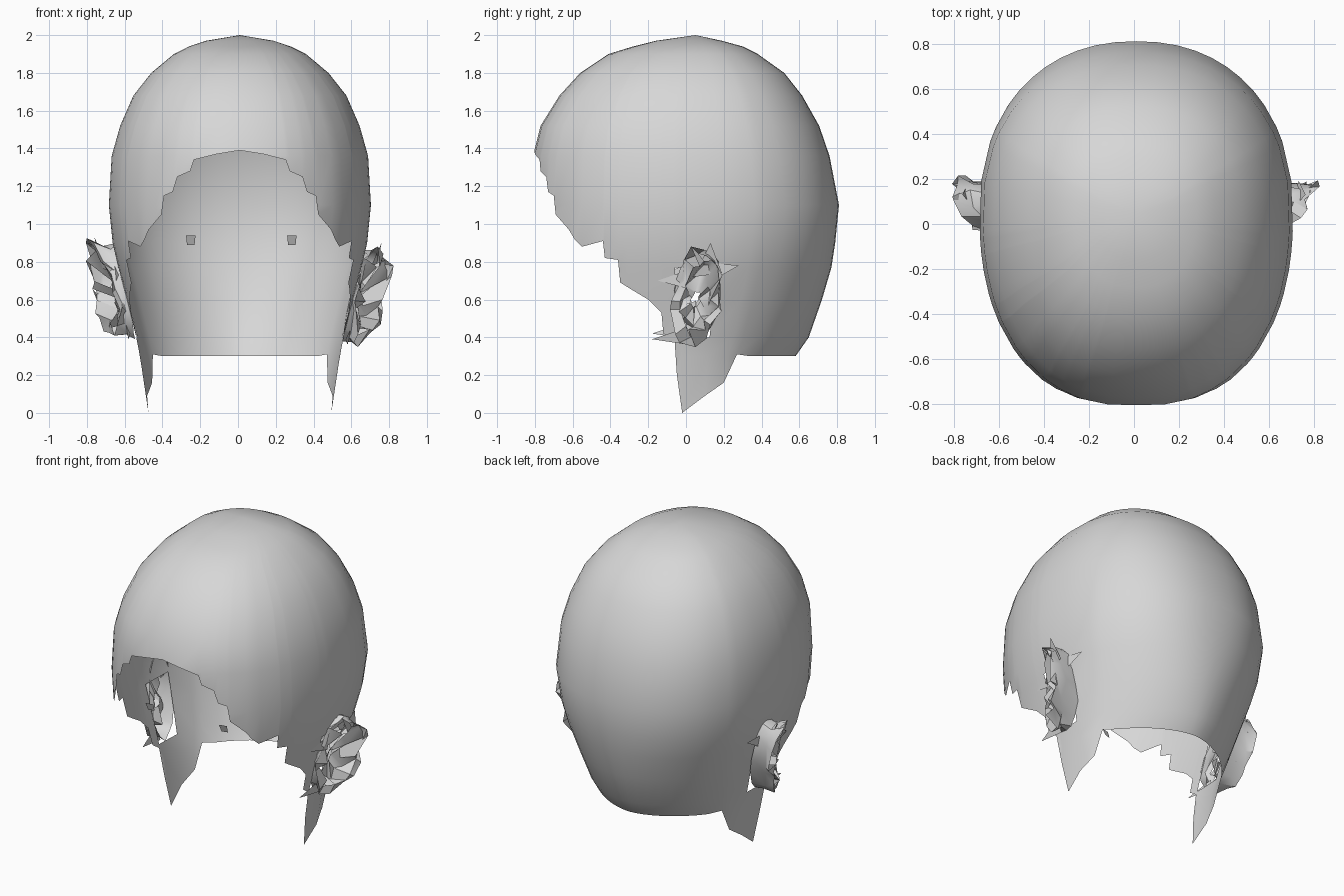
import bpy, bmesh, math, random

if "Cube" in bpy.data.objects:
    bpy.data.objects.remove(bpy.data.objects["Cube"], do_unlink=True)

random.seed(4)
grey = bpy.data.materials.new("plain grey")
grey.use_nodes = True
COLOUR = (0.68, 0.68, 0.68, 1)
grey.diffuse_color = COLOUR
grey.node_tree.nodes["Principled BSDF"].inputs["Base Color"].default_value = COLOUR

YC, XC = 0.05, 0.01  # axis of the skull
# height, half width, front reach, back reach
LEVELS = [(2.0, 0, 0, 0), (1.97, .18, .21, .14), (1.94, .27, .33, .25), (1.9, .35, .46, .33),
          (1.8, .47, .61, .47), (1.68, .565, .72, .565), (1.52, .635, .82, .655),
          (1.36, .68, .86, .71), (1.1, .695, .87, .76), (.9, .675, .87, .74),
          (.77, .645, .86, .72), (.6, .6, .84, .67), (.4, .55, .82, .6),
          (.3, .53, .8, .53), (0, .485, .75, .4)]
# ragged lower edge as depth and height, from the brow round to the nape
EDGE = [(-.8, 1.37), (-.775, 1.34), (-.77, 1.28), (-.74, 1.25), (-.73, 1.17), (-.7, 1.15),
        (-.69, 1.05), (-.62, .97), (-.59, .92), (-.55, .88), (-.44, .91), (-.43, .82),
        (-.36, .81), (-.35, .69), (-.3, .66), (-.2, .6), (-.13, .53), (-.12, .42),
        (-.06, .38), (-.05, .2), (-.02, 0), (.1, .09), (.2, .16), (.27, .31), (.34, .3)]


def lerp_table(table, key):
    """Interpolate rows of a table sorted by its first value."""
    rows = sorted(table)
    key = min(max(key, rows[0][0]), rows[-1][0])
    for a, b in zip(rows, rows[1:]):
        if key <= b[0]:
            f = (key - a[0]) / (b[0] - a[0])
            return [p + (q - p) * f for p, q in zip(a[1:], b[1:])]


def signed_power(v, p):
    return math.copysign(abs(v) ** p, v)


def section(z, at_front):
    """Half width, reach and squareness of the section; the nape is rounder."""
    width, front, back = lerp_table(LEVELS, z)
    if at_front:
        return width, front, 2.3
    return width, back, 2.2 - 0.5 * min(1, max(0, (1 - z) / 0.7))


def skull_point(angle, z, side):
    width, reach, power = section(z, angle < 0)
    x = side * width * max(math.cos(angle), 0) ** (2 / power)
    y = reach * signed_power(math.sin(angle), 2 / power)
    return (XC + x, YC + y, z)


def edge_angle(y, z):
    _, reach, power = section(z, y < YC)
    s = signed_power((y - YC) / reach, power / 2)
    return math.asin(max(-1, min(1, s)))


def finish(name, bm, angle):
    mesh = bpy.data.meshes.new(name)
    bm.to_mesh(mesh)
    bm.free()
    mesh.materials.append(grey)
    ob = bpy.data.objects.new(name, mesh)
    bpy.context.collection.objects.link(ob)
    bpy.ops.object.select_all(action='DESELECT')
    ob.select_set(True)
    bpy.context.view_layer.objects.active = ob
    bpy.ops.object.shade_smooth_by_angle(angle=math.radians(angle))


def add_grid(bm, rows, closed=False):
    """Skin a list of equally long point rows."""
    grid = [[bm.verts.new(p) for p in row] for row in rows]
    for a, b in zip(grid, grid[1:]):
        n = len(a)
        for i in range(n if closed else n - 1):
            j = (i + 1) % n
            bm.faces.new((a[i], a[j], b[j], b[i]))


# scalp: open shell clipped along the ragged edge
half = [(-math.pi / 2, 1.39)]
for y, z in EDGE:
    half.append((max(edge_angle(y, z), half[-1][0] + 0.008), z))
last = half[-1][0]
half += [(last + (math.pi / 2 - last) * k / 8, .3) for k in range(1, 9)]
columns = [(a, z, 1) for a, z in half] + [(a, z, -1) for a, z in reversed(half)]
bm = bmesh.new()
add_grid(bm, [[skull_point(a, max(level[0], zb), side) for a, zb, side in columns]
              for level in reversed(LEVELS)])
bmesh.ops.remove_doubles(bm, verts=bm.verts, dist=0.0005)
bmesh.ops.dissolve_degenerate(bm, edges=bm.edges, dist=0.0001)
# openings into the hollow ears
holes = [f for f in bm.faces
         if all(-.06 < v.co.y < .17 and .39 < v.co.z < .78 for v in f.verts)]
bmesh.ops.delete(bm, geom=holes, context='FACES')
finish("scalp", bm, 60)


# ears: crumpled bowls with a flared rim, narrowing in towards the lobe
# ring: centre y, centre z, radius y, radius z, x, lean of x towards the back, crumple
RINGS = [(.06, .62, .12, .25, .60, 0, .01), (.06, .62, .12, .25, .66, .04, .02),
         (.06, .62, .13, .25, .71, .07, .03), (.06, .62, .10, .20, .71, .06, .035),
         (.05, .60, .07, .13, .65, .02, .035), (.05, .60, .02, .04, .63, 0, .01)]
TILT = 0.22
for name, side, lift in (("left_ear", 1, 0), ("right_ear", -1, .03)):
    rows = []
    for cy, cz, ry, rz, x, lean, rough in RINGS:
        row = []
        for k in range(16):
            a = math.tau * k / 16
            jx, jy, jz = (random.uniform(-rough, rough) for _ in range(3))
            z = cz + rz * math.sin(a) + jz
            y = cy + ry * math.cos(a) + 0.12 * (z - cz) + jy
            px = x + lean * math.cos(a) + TILT * (z - cz) + jx
            row.append((side * px, y, z + lift))
        rows.append(row if side > 0 else row[::-1])
    bm = bmesh.new()
    add_grid(bm, rows, closed=True)
    # ragged gaps in the folds
    gaps = random.sample(list(bm.faces)[32:64], 6)
    bmesh.ops.delete(bm, geom=gaps, context='FACES')
    finish(name, bm, 35)

    # torn flaps where the ear meets the scalp
    bm = bmesh.new()
    for a, b, c in (((.63, -.15, .70), (.66, .02, .76), (.65, .0, .66)),
                    ((.57, -.18, .39), (.60, .0, .45), (.58, .02, .36)),
                    ((.64, .28, .78), (.67, .08, .80), (.66, .14, .70)),
                    ((.76, .13, .90), (.68, .04, .72), (.73, .19, .74))):
        bm.faces.new([bm.verts.new((side * p[0], p[1], p[2] + lift)) for p in (a, b, c)])
    finish(name + "_flaps", bm, 30)

# small loose scraps inside the brow
for name, x in (("left_scrap", .285), ("right_scrap", -.25)):
    bm = bmesh.new()
    for dx, y, z in ((-.025, -.57, .94), (.025, -.56, .94), (.02, -.54, .89), (-.02, -.55, .89)):
        bm.verts.new((x + dx, y, z))
    bm.faces.new(bm.verts)
    finish(name, bm, 30)
